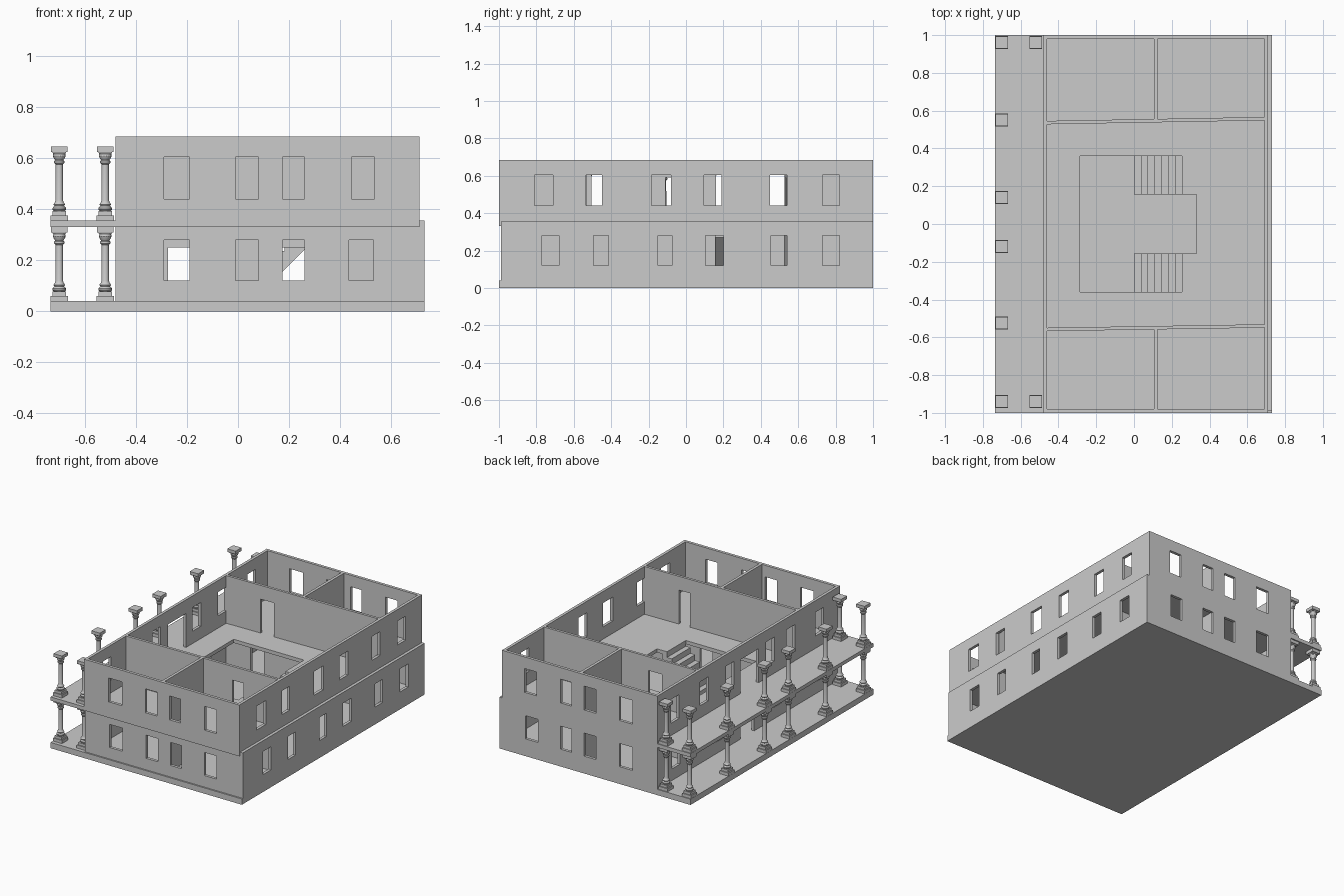
import bpy, bmesh, math

if "Cube" in bpy.data.objects:
    bpy.data.objects.remove(bpy.data.objects["Cube"])

def finish(bm, name):
    bmesh.ops.recalc_face_normals(bm, faces=bm.faces[:])
    me = bpy.data.meshes.new(name)
    bm.to_mesh(me)
    bm.free()
    ob = bpy.data.objects.new(name, me)
    bpy.context.collection.objects.link(ob)
    return ob

def panel(name, axis, lo, hi, u, v, holes=(), skew=0.0):
    """Flat slab facing `axis`, from lo to hi, with rectangular holes (u0, u1, v0, v1)."""
    us = sorted({*u, *[a for h in holes for a in h[:2]]})
    vs = sorted({*v, *[a for h in holes for a in h[2:]]})
    place = {'x': lambda a, b, n: (n, a, b),
             'y': lambda a, b, n: (a, n + skew * a, b),
             'z': lambda a, b, n: (a, b, n)}[axis]
    bm = bmesh.new()
    for a, b in zip(us, us[1:]):
        for c, d in zip(vs, vs[1:]):
            m, k = (a + b) / 2, (c + d) / 2
            if any(h[0] < m < h[1] and h[2] < k < h[3] for h in holes):
                continue
            bm.faces.new([bm.verts.new(place(p, q, lo)) for p, q in ((a, c), (b, c), (b, d), (a, d))])
    bmesh.ops.remove_doubles(bm, verts=bm.verts[:], dist=1e-5)
    ext = bmesh.ops.extrude_face_region(bm, geom=bm.faces[:], use_keep_orig=True)
    step = [p - q for p, q in zip(place(0, 0, hi), place(0, 0, lo))]
    bmesh.ops.translate(bm, vec=step, verts=[g for g in ext['geom'] if isinstance(g, bmesh.types.BMVert)])
    bmesh.ops.dissolve_limit(bm, angle_limit=0.02, verts=bm.verts[:], edges=bm.edges[:])
    return finish(bm, name)

def row(spans, z0, z1):
    return [(a, b, z0, z1) for a, b in spans]

# Floors: ground slab and upper floor with stair opening
panel("ground_slab", 'z', 0, 0.04, (-0.735, 0.73), (-1, 1))
panel("upper_floor", 'z', 0.33, 0.355, (-0.735, 0.71), (-1, 1),
      [(-0.285, 0.29, -0.36, 0.36), (0.29, 0.33, -0.155, 0.155)])

# Openings
ends = [(-0.29, -0.19), (-0.01, 0.08), (0.175, 0.26), (0.445, 0.535)]
ends_low = [(-0.29, -0.19), (-0.01, 0.08), (0.175, 0.26), (0.435, 0.53)]
right_up = [(-0.81, -0.71), (-0.535, -0.45), (-0.185, -0.08), (0.095, 0.19), (0.45, 0.54), (0.73, 0.82)]
right_low = [(-0.77, -0.68), (-0.495, -0.415), (-0.15, -0.075), (0.105, 0.2), (0.455, 0.54), (0.73, 0.82)]
left_up = [(-0.82, -0.73), (-0.505, -0.415), (-0.28, -0.19), (0.16, 0.25), (0.44, 0.53), (0.76, 0.85)]
left_low = [(-0.84, -0.75), (-0.36, -0.27), (0.27, 0.36), (0.75, 0.84)]

# Storeys: outer walls, then partitions with doorways
storeys = [
    ("lower", 0.0, 0.355, 0.73, -0.99, (0.12, 0.28), ends_low, right_low,
     left_low, (-0.06, 0.09, 0.04, 0.26),
     [(-0.275, -0.175, 0.04, 0.25), (0.175, 0.27, 0.04, 0.25)],
     [(-0.275, -0.175, 0.04, 0.25), (0.175, 0.27, 0.04, 0.25)]),
    ("upper", 0.33, 0.685, 0.71, -1.0, (0.44, 0.605), ends, right_up,
     left_up, (-0.11, 0.09, 0.355, 0.59),
     [(-0.2, -0.1, 0.355, 0.59)], [(0.345, 0.43, 0.355, 0.59)]),
]
T = 0.02
for tag, z0, z1, xr, yf, win, e, r, l, door, north, south in storeys:
    top = z1 if tag == "upper" else 0.34
    panel(tag + "_front_wall", 'y', yf, yf + T, (-0.48, xr), (z0, z1), row(e, *win))
    panel(tag + "_back_wall", 'y', 1 - T, 1, (-0.48, xr), (z0, z1), row(e, *win))
    panel(tag + "_right_wall", 'x', xr - T, xr, (yf + T, 1 - T), (z0, z1), row(r, *win))
    panel(tag + "_left_wall", 'x', -0.48, -0.46, (yf + T, 1 - T), (z0, z1), row(l, *win) + [door])
    panel(tag + "_back_partition", 'y', 0.536, 0.554, (-0.46, xr - T), (z0, top), north, 0.018)
    panel(tag + "_front_partition", 'y', -0.56, -0.542, (-0.46, xr - T), (z0, top), south, 0.016)
    panel(tag + "_back_divider", 'x', 0.105, 0.125, (0.55, 1 - T), (z0, top))
    panel(tag + "_front_divider", 'x', 0.105, 0.125, (yf + T, -0.555), (z0, top))

# Twin stair flights with sloping undersides
N, RUN, Z0, RISE = 8, 0.29, 0.04, 0.315
prof = [(0.06, Z0), (0, Z0)]
for i in range(N):
    z = Z0 + RISE * (i + 1) / N
    prof += [(RUN * i / N, z), (RUN * (i + 1) / N, z)]
prof.append((RUN, 0.27))
for name, y0, y1 in (("front_stairs", -0.36, -0.155), ("back_stairs", 0.155, 0.36)):
    bm = bmesh.new()
    f = bm.faces.new([bm.verts.new((x, y0, z)) for x, z in prof])
    ext = bmesh.ops.extrude_face_region(bm, geom=[f], use_keep_orig=True)
    bmesh.ops.translate(bm, vec=(0, y1 - y0, 0),
                        verts=[g for g in ext['geom'] if isinstance(g, bmesh.types.BMVert)])
    finish(bm, name)

# Column: square plinth and capital around a turned shaft
def lathe(bm, prof, n, turn=0.0):
    rings = [[bm.verts.new((r * math.cos(turn + math.tau * i / n),
                            r * math.sin(turn + math.tau * i / n), z)) for i in range(n)] for r, z in prof]
    for a, b in zip(rings, rings[1:]):
        for i in range(n):
            bm.faces.new((a[i], a[(i + 1) % n], b[(i + 1) % n], b[i]))
    bm.faces.new(rings[0])
    bm.faces.new(rings[-1])

S = math.sqrt(2)
base = [(0.034, 0), (0.034, 0.021), (0.027, 0.021), (0.027, 0.038)]
cap = [(0.024, 0.262), (0.027, 0.268), (0.032, 0.268), (0.032, 0.29)]
shaft = [(0.021, 0.037), (0.026, 0.043), (0.026, 0.05), (0.019, 0.058), (0.023, 0.064), (0.017, 0.072),
         (0.015, 0.08), (0.014, 0.22), (0.02, 0.226), (0.02, 0.233), (0.016, 0.237), (0.022, 0.246),
         (0.025, 0.254), (0.023, 0.263)]
bm = bmesh.new()
lathe(bm, [(r * S, z) for r, z in base], 4, math.pi / 4)
lathe(bm, [(r * S, z) for r, z in cap], 4, math.pi / 4)
lathe(bm, shaft, 16)
col = finish(bm, "column")
bpy.context.view_layer.objects.active = col
col.select_set(True)
bpy.ops.object.shade_smooth_by_angle(angle=math.radians(30))

# Colonnade on both storeys
spots = [(-0.7, y) for y in (0.96, 0.55, 0.14, -0.12, -0.525, -0.94)] + [(-0.52, 0.96), (-0.52, -0.94)]
first = True
for z in (0.04, 0.355):
    for x, y in spots:
        ob = col
        if not first:
            ob = bpy.data.objects.new("column", col.data)
            bpy.context.collection.objects.link(ob)
        first = False
        ob.location = (x, y, z)
